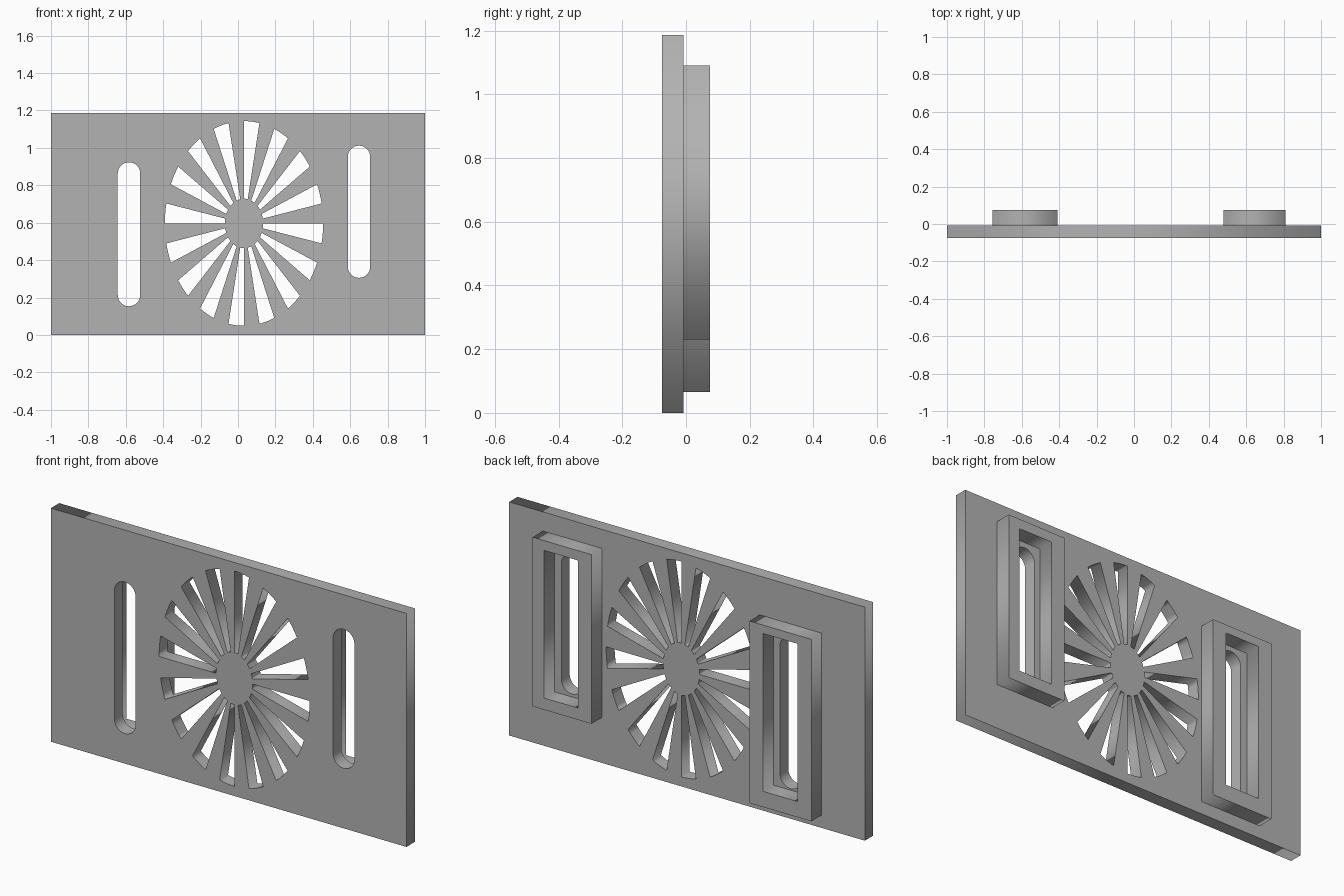
import bpy, bmesh
from math import sin, cos, pi, radians

cube = bpy.data.objects.get("Cube")
if cube:
    bpy.data.objects.remove(cube, do_unlink=True)

GREY = (0.45, 0.45, 0.45, 1)
grey = bpy.data.materials.new("plain grey")
grey.use_nodes = True
grey.diffuse_color = GREY
grey.node_tree.nodes["Principled BSDF"].inputs["Base Color"].default_value = GREY


def rect(x0, x1, z0, z1):
    return [(x0, z0), (x1, z0), (x1, z1), (x0, z1)]


def slot(cx, r, z0, z1, n=16):
    """Upright slot with round ends."""
    arc = [pi * i / n for i in range(n + 1)]
    top = [(cx + r * cos(a), z1 - r + r * sin(a)) for a in arc]
    bottom = [(cx - r * cos(a), z0 + r - r * sin(a)) for a in arc]
    return top + bottom


def wedge(start, sweep, inner, n=4):
    """Fan opening between the hub and the outer ellipse."""
    cx, cz, rx, rz = 0.032, 0.596, 0.423, 0.547
    angles = [start - sweep * i / n for i in range(n + 1)]
    ring = [(1, a) for a in angles] + [(inner, a) for a in reversed(angles)]
    return [(cx + k * rx * cos(a), cz + k * rz * sin(a)) for k, a in ring]


def pierced_slab(name, outlines, y0, y1):
    """Fill the first outline, leave the others open, and give it depth."""
    curve = bpy.data.curves.new(name, "CURVE")
    curve.dimensions = "2D"
    curve.fill_mode = "BOTH"
    curve.extrude = (y1 - y0) / 2
    for pts in outlines:
        s = curve.splines.new("POLY")
        s.points.add(len(pts) - 1)
        for p, (x, z) in zip(s.points, pts):
            p.co = (x, z, 0, 1)
        s.use_cyclic_u = True
    temp = bpy.data.objects.new(name + " outline", curve)
    bpy.context.collection.objects.link(temp)
    bpy.context.view_layer.update()
    graph = bpy.context.evaluated_depsgraph_get()
    mesh = bpy.data.meshes.new_from_object(temp.evaluated_get(graph))
    bpy.data.objects.remove(temp, do_unlink=True)

    # Stand the slab upright and join its caps to its walls
    bm = bmesh.new()
    bm.from_mesh(mesh)
    for v in bm.verts:
        x, z, d = v.co
        v.co = (x, (y0 + y1) / 2 - d, z)
    bmesh.ops.remove_doubles(bm, verts=bm.verts, dist=1e-5)
    bmesh.ops.dissolve_limit(bm, angle_limit=radians(0.5), verts=bm.verts,
                             edges=bm.edges)
    bmesh.ops.triangulate(bm, faces=[f for f in bm.faces if len(f.verts) > 4])
    bmesh.ops.recalc_face_normals(bm, faces=bm.faces)
    bm.to_mesh(mesh)
    bm.free()
    mesh.materials.clear()
    mesh.materials.append(grey)
    obj = bpy.data.objects.new(name, mesh)
    bpy.context.collection.objects.link(obj)
    return obj


FRONT, MID, BACK = -0.075, -0.008, 0.075

# Plate with two slots and a ring of sixteen fan openings
step = 2 * pi / 16
openings = [slot(-0.583, 0.06, 0.153, 0.923), slot(0.647, 0.06, 0.305, 1.012)]
openings += [wedge(pi / 2 - i * step, step / 2, 0.242) for i in range(16)]
pierced_slab("plate", [rect(-1, 1, 0, 1.187)] + openings, FRONT, MID)

# Raised frames around the slots on the back
pierced_slab("left_frame", [rect(0.479, 0.81, 0.23, 1.09),
                            rect(0.555, 0.745, 0.29, 1.04)], MID, BACK)
pierced_slab("right_frame", [rect(-0.757, -0.409, 0.065, 0.99),
                             rect(-0.68, -0.486, 0.145, 0.947)], MID, BACK)
